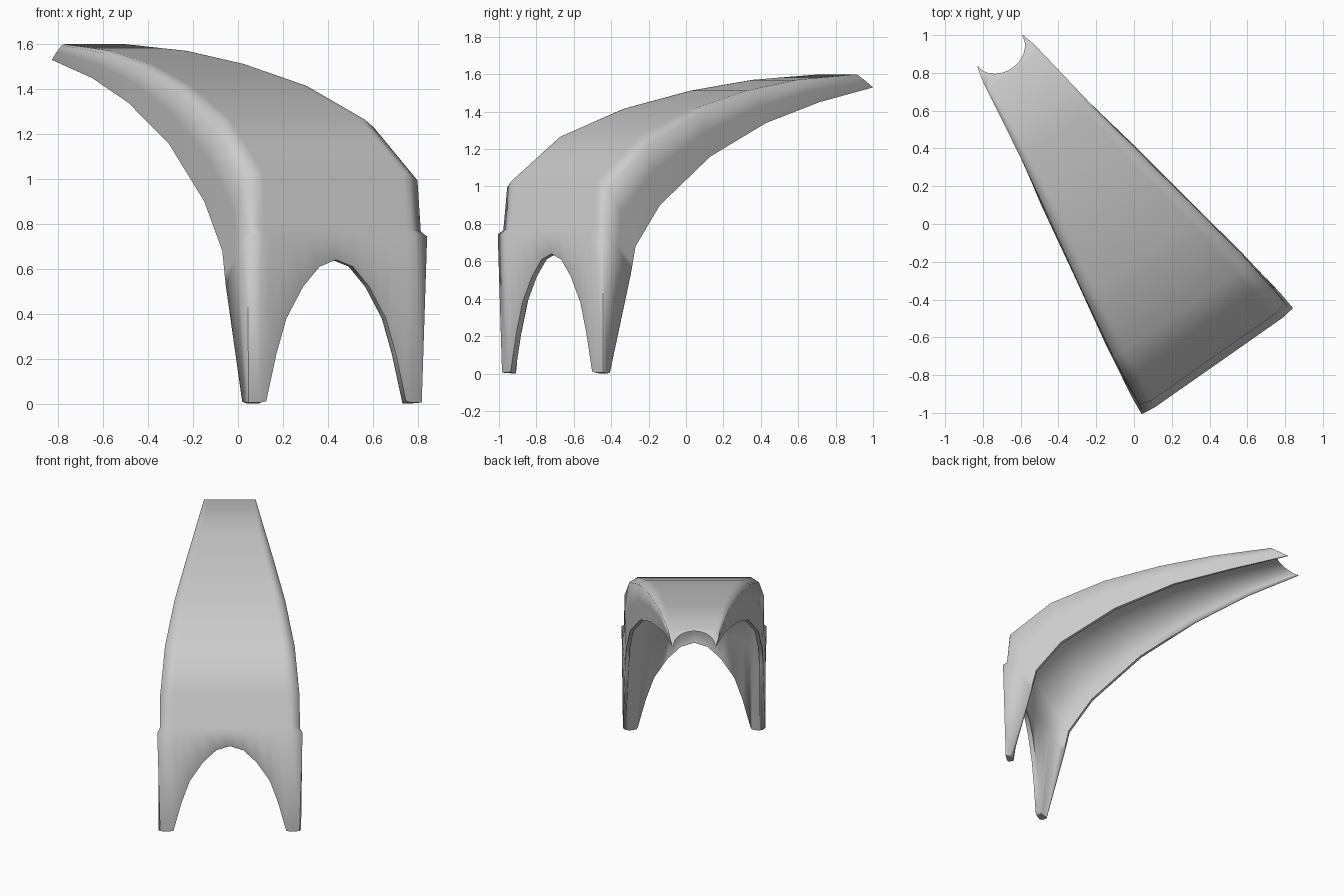
import bpy, bmesh, math
from mathutils import Vector

if "Cube" in bpy.data.objects:
    bpy.data.objects.remove(bpy.data.objects["Cube"])

# Local frame: u runs from the legs to the tip, v runs across the shell
ANG = math.radians(35)
CX, CY = 0.43, -0.71


def world(u, v, z):
    s, c = math.sin(ANG), math.cos(ANG)
    return Vector((CX - s * u + c * v, CY + c * u + s * v, z))


# Arch under the front panel: (v, z), from centre outwards
ARCH = [(0, .64), (.09, .61), (.18, .52), (.27, .38), (.325, .22), (.38, .01), (.41, .005)]

# Stations: top (u, z), flat half width, full half width, rim (u, z), rim half width,
# corner drop, rim thickness
STATIONS = [
    (1.86, 1.60, .165, .174, 1.985, 1.53, .147, .06, .006),
    (1.44, 1.57, .205, .236, 1.59, 1.45, .206, .09, .015),
    (1.075, 1.512, .258, .300, 1.187, 1.34, .291, .1, .02),
    (.685, 1.415, .325, .374, .77, 1.16, .364, .1, .025),
    (.31, 1.265, .38, .437, .393, .90, .433, .1, .025),
    (.01, 1.025, .41, .470, .216, .68, .459, .09, .025),
    (-.005, .775, .415, .472, .195, .59, .463, .05, .025),
    (-.03, .755, .415, .489, .18, .53, .466, .05, .025),
]


def station(tu, tz, a, w, ru, rz, rw, drop, rim):
    """Half section from centre to rim: outer and inner points."""
    du, dz = ru - tu, rz - tz
    outer = [(a * v / .41, 0) for v, _ in ARCH]
    outer += [(w, drop), (w * .65 + rw * .35, .5), (rw, 1)]
    n = len(outer) - 1
    inner = []
    for j in range(n + 1):
        t = j / n * math.pi / 2
        inner.append(((rw - rim) * math.sin(t), 1 - .88 * math.cos(t)))
    place = lambda pts: [(tu + du * h, v, tz + dz * h) for v, h in pts]
    return place(outer), place(inner)


def foot():
    """Last half section: arch edge and leg ends."""
    outer = [(-.012, v, z) for v, z in ARCH]
    outer += [(-.005, .47, .005), (.015, .48, .005), (.035, .478, .01)]
    inner = [(.02, v, z) for v, z in ARCH[:-1]]
    inner += [(.03, .39, 0), (.042, .42, 0), (.046, .44, 0), (.048, .46, .005)]
    return outer, inner


sections = [station(*s) for s in STATIONS] + [foot()]
bm = bmesh.new()


def ring(half):
    left = [(u, -v, z) for u, v, z in half[:0:-1]]
    return [bm.verts.new(world(*p)) for p in left + half]


# Outer and inner skins, then the walls joining them
outer = [ring(s[0]) for s in sections]
inner = [ring(s[1]) for s in sections]
rows, cols = len(outer), len(outer[0])
for skin in (outer, inner):
    for i in range(rows - 1):
        for j in range(cols - 1):
            bm.faces.new((skin[i][j], skin[i][j + 1], skin[i + 1][j + 1], skin[i + 1][j]))
for i in (0, rows - 1):
    for j in range(cols - 1):
        bm.faces.new((outer[i][j], outer[i][j + 1], inner[i][j + 1], inner[i][j]))
for j in (0, cols - 1):
    for i in range(rows - 1):
        bm.faces.new((outer[i][j], outer[i + 1][j], inner[i + 1][j], inner[i][j]))
bmesh.ops.recalc_face_normals(bm, faces=bm.faces)

mesh = bpy.data.meshes.new("curved_shell")
bm.to_mesh(mesh)
bm.free()
shell = bpy.data.objects.new("curved_shell", mesh)
bpy.context.collection.objects.link(shell)
bpy.context.view_layer.objects.active = shell
shell.select_set(True)
bpy.ops.object.shade_smooth_by_angle(angle=math.radians(80))
